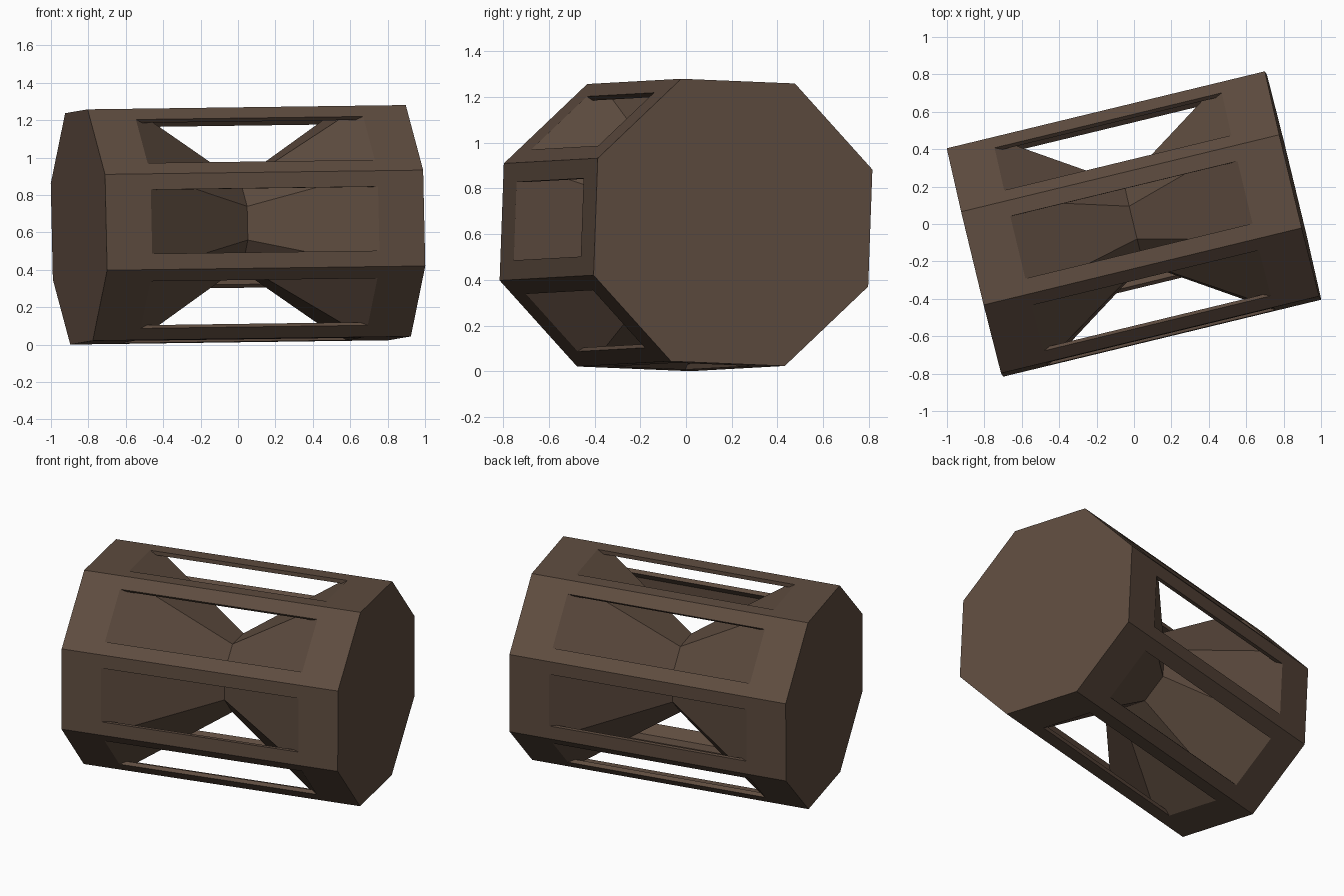
import bpy, bmesh, math
from mathutils import Matrix, Vector

if "Cube" in bpy.data.objects:
    bpy.data.objects.remove(bpy.data.objects["Cube"])

R, NECK = 0.67, 0.235        # outer radius and waist radius
HALF, WIN = 0.875, 0.625     # half length of drum and of the windows
MARGIN, WALL = 0.085, 0.025  # bar half width and wall thickness
ROLL = math.radians(20.2)
C = math.cos(math.pi / 8)

brown = bpy.data.materials.new("dark_brown")
brown.diffuse_color = (0.112, 0.072, 0.050, 1)
brown.use_nodes = True
brown.node_tree.nodes["Principled BSDF"].inputs["Base Color"].default_value = brown.diffuse_color

# lean of the whole drum
POSE = Matrix.Rotation(math.radians(13.6), 4, 'Z') @ Matrix.Rotation(math.radians(-0.75), 4, 'Y')


def octagon(r):
    return [Vector((r * math.cos(ROLL + k * math.pi / 4), r * math.sin(ROLL + k * math.pi / 4)))
            for k in range(8)]


def loft(bm, sections):
    """Skin closed (y, z) sections placed along x, capped at both ends."""
    rings = [[bm.verts.new((x, p[0], p[1])) for p in pts] for x, pts in sections]
    n = len(rings[0])
    for a, b in zip(rings, rings[1:]):
        for i in range(n):
            j = (i + 1) % n
            bm.faces.new((a[i], a[j], b[j], b[i]))
    bm.faces.new(rings[0])
    bm.faces.new(rings[-1])


def finish(bm, name):
    bmesh.ops.recalc_face_normals(bm, faces=bm.faces)
    bm.transform(POSE)
    mesh = bpy.data.meshes.new(name)
    bm.to_mesh(mesh)
    bm.free()
    mesh.materials.append(brown)
    obj = bpy.data.objects.new(name, mesh)
    bpy.context.collection.objects.link(obj)
    return obj


# solid ends tapering to a waist in the middle
bm = bmesh.new()
loft(bm, [(-HALF, octagon(R)), (-WIN, octagon(R)), (0, octagon(NECK)),
          (WIN, octagon(R)), (HALF, octagon(R))])
core = finish(bm, "hourglass_core")

# eight bent bars along the octagon corners, leaving a window in each side
bm = bmesh.new()
outer, inner = octagon(R), octagon(R - WALL / C)
for k in range(8):
    v, iv = outer[k], inner[k]
    section = []
    for nb in (outer[k - 1], outer[(k + 1) % 8]):
        edge = v + (nb - v).normalized() * MARGIN
        mid = (v + nb).normalized()
        section.append((edge, edge - mid * WALL))
    (a, ai), (b, bi) = section
    profile = [a, v, b, bi, iv, ai]
    loft(bm, [(-WIN, profile), (WIN, profile)])
bars = finish(bm, "corner_bars")

# stand on the ground
low = min(v.co.z for v in core.data.vertices)
for obj in (core, bars):
    obj.location.z = -low
